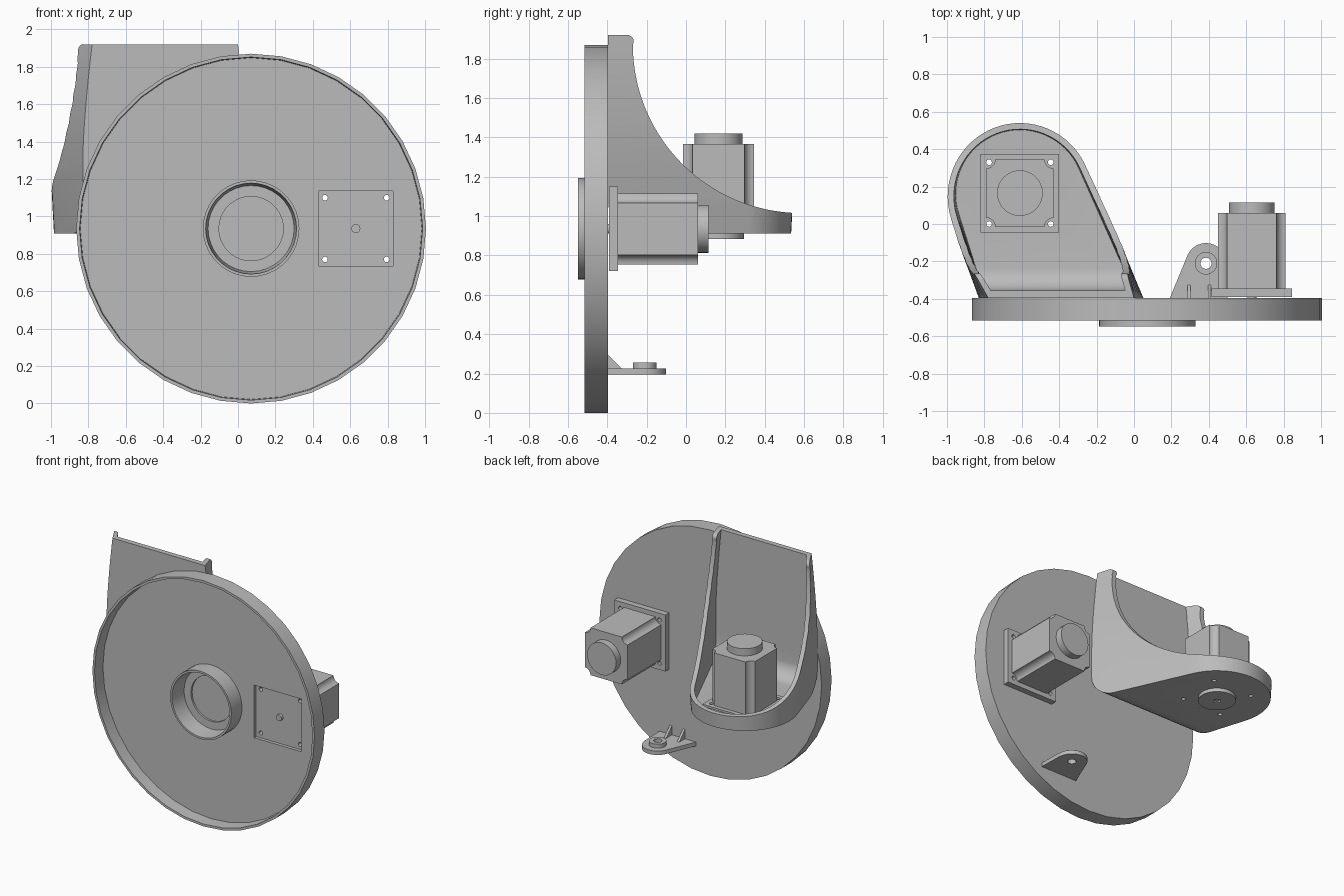
import bpy, bmesh, math
from math import sin, cos, pi
from mathutils import Matrix, Vector

if "Cube" in bpy.data.objects:
    bpy.data.objects.remove(bpy.data.objects["Cube"])

grey = bpy.data.materials.new("plain grey")
grey.use_nodes = True
COLOUR = (0.5, 0.5, 0.5, 1)
grey.diffuse_color = COLOUR
grey.node_tree.nodes["Principled BSDF"].inputs["Base Color"].default_value = COLOUR


# ---- helpers ----
def finish(bm, name):
    bmesh.ops.recalc_face_normals(bm, faces=bm.faces)
    mesh = bpy.data.meshes.new(name)
    bm.to_mesh(mesh)
    bm.free()
    mesh.materials.append(grey)
    obj = bpy.data.objects.new(name, mesh)
    bpy.context.collection.objects.link(obj)
    return obj


def loft(rings, name, closed=False):
    """Skin a list of equal-length rings; cap the ends unless closed."""
    bm = bmesh.new()
    rows = [[bm.verts.new(p) for p in ring] for ring in rings]
    n = len(rows[0])
    pairs = list(zip(rows, rows[1:] + rows[:1])) if closed else list(zip(rows, rows[1:]))
    for a, b in pairs:
        for i in range(n):
            j = (i + 1) % n
            bm.faces.new((a[i], a[j], b[j], b[i]))
    if not closed:
        bm.faces.new(rows[0])
        bm.faces.new(rows[-1])
    return finish(bm, name)


def prism(points, lo, hi, place, name):
    return loft([[place(u, v, h) for u, v in points] for h in (lo, hi)], name)


def box(centre, size, name):
    bm = bmesh.new()
    bmesh.ops.create_cube(bm, size=1, matrix=Matrix.Translation(centre) @ Matrix.Diagonal((*size, 1)))
    return finish(bm, name)


def arc(cx, cy, r, a0, a1, n):
    angles = [math.radians(a0 + (a1 - a0) * i / n) for i in range(n + 1)]
    return [(cx + r * cos(a), cy + r * sin(a)) for a in angles]


def circle(r, cx=0, cy=0, n=32):
    return arc(cx, cy, r, 0, 360, n)[:-1]


def boolean(obj, tool, operation="DIFFERENCE"):
    mod = obj.modifiers.new("cut", "BOOLEAN")
    mod.operation, mod.object, mod.solver = operation, tool, "EXACT"
    bpy.context.view_layer.update()
    mesh = bpy.data.meshes.new_from_object(obj.evaluated_get(bpy.context.evaluated_depsgraph_get()))
    obj.modifiers.clear()
    obj.data = mesh
    bpy.data.objects.remove(tool)


HOLE = 0.165
CORNERS = [(sx, sy) for sx in (-1, 1) for sy in (-1, 1)]


def motor(prefix, place):
    """Square motor along h, with hollow corners, end cap and shaft."""
    half, r = 0.18, 0.048
    outline = []
    for q in range(4):
        for u, v in arc(half, half, r, 270, 180, 6):
            for _ in range(q):
                u, v = -v, u
            outline.append((u, v))
    prism(outline, 0, 0.41, place, prefix + "_body")
    prism(circle(0.122), 0.40, 0.465, place, prefix + "_end_cap")


def drill(obj, place, lo, hi):
    for sx, sy in CORNERS:
        boolean(obj, prism(circle(0.015, sx * HOLE, sy * HOLE, 16), lo, hi, place, "drill"))


# ---- round dish with rim and centre hub ----
CX, CZ, R = 0.07, 0.935, 0.935
profile = [(R, -0.395), (R, -0.515), (R - 0.018, -0.515), (R - 0.022, -0.42),
           (0.258, -0.42), (0.258, -0.548), (0.243, -0.548), (0.23, -0.42),
           (0.172, -0.42), (0.172, -0.405)]
SEG = 36
dish = loft([[(CX + r * sin(2 * pi * i / SEG), y, CZ + r * cos(2 * pi * i / SEG))
              for i in range(SEG)] for r, y in profile], "dish")
boolean(dish, box((0.63, -0.4, CZ), (0.4, 0.08, 0.4), "pocket"))

# ---- rear motor on the dish ----
def on_dish(u, v, h):
    return (0.63 + u, -0.35 + h, CZ + v)


pad = box((0.63, -0.3675, CZ), (0.43, 0.045, 0.43), "rear_motor_plate")
drill(pad, on_dish, -0.1, 0.03)
motor("rear_motor", on_dish)
prism(circle(0.024, n=20), -0.06, 0, on_dish, "rear_motor_shaft")

# ---- scoop bracket: lofted teardrop shell trimmed by a side profile ----
MX, MY = -0.61, 0.16


def teardrop(z, inset):
    pinch = 0.05 * max(0, (z - 1.3) / 0.62) ** 1.5
    left, right = -0.83 + pinch + inset * 1.1, 0.05 - pinch - inset * 1.1
    r = 0.374 + 0.055 * (z - 0.91) - inset
    ends = []
    for x, side in ((right, 1), (left, -1)):
        dx, dy = x - MX, -0.395 - MY
        tangent = math.acos(r / math.hypot(dx, dy))
        ends.append(math.degrees(math.atan2(dy, dx) + side * tangent))
    pts = [(right, -0.395)] + arc(MX, MY, r, ends[0], ends[1] + 360, 32) + [(left, -0.395)]
    return [(x, y, z) for x, y in pts]


def shell(inset, name):
    return loft([teardrop(0.85 + 0.1 * i, inset) for i in range(12)], name)


def along_x(u, v, h):
    return (h, u, v)


outer_side = ([(-0.395, 1.92)] + arc(-0.30, 1.885, 0.035, 90, 0, 5)
              + arc(0.585, 1.87, 0.855, 180, 270, 28) + [(0.7, 1.015), (0.7, 0.91)]
              + arc(-0.235, 1.07, 0.16, 270, 180, 8))
inner_side = ([(-0.355, 1.94), (0.7, 1.94), (0.7, 0.95)]
              + arc(-0.235, 1.07, 0.12, 270, 180, 8))
bracket = shell(0, "scoop_bracket")
boolean(bracket, prism(outer_side, -1.3, 0.4, along_x, "side_trim"), "INTERSECT")
hollow = shell(0.033, "hollow")
boolean(hollow, prism(inner_side, -1.3, 0.4, along_x, "inner_trim"), "INTERSECT")
boolean(bracket, hollow)


# ---- upright motor in the scoop ----
def in_scoop(u, v, h):
    return (MX + u, MY + 0.005 + v, 0.955 + h)


drill(bracket, in_scoop, -0.2, 0.1)
plate = box((MX, MY + 0.005, 0.955), (0.42, 0.42, 0.02), "upright_motor_plate")
drill(plate, in_scoop, -0.2, 0.1)
motor("upright_motor", in_scoop)
boss = prism(circle(0.13), -0.072, -0.03, in_scoop, "scoop_boss")
boolean(boss, prism(circle(0.024, n=20), -0.1, -0.04, in_scoop, "drill"))
prism(circle(0.016, n=16), -0.068, -0.035, in_scoop, "upright_motor_shaft")


# ---- lower tab with boss and two ribs ----
def flat(u, v, h):
    return (u, v, h)


TX, TY = 0.385, -0.21
tab = prism([(0.5, -0.4), (0.495, TY)] + arc(TX, TY, 0.108, 0, 155, 16) + [(0.19, -0.4)],
            0.195, 0.225, flat, "lower_tab")
tab_boss = prism(circle(0.06, TX, TY), 0.215, 0.255, flat, "tab_boss")
for part in (tab, tab_boss):
    boolean(part, prism(circle(0.03, TX, TY, 20), 0.1, 0.3, flat, "drill"))
for name, x in (("tab_rib_inner", 0.285), ("tab_rib_outer", 0.395)):
    prism([(-0.4, 0.22), (-0.4, 0.30), (-0.32, 0.22)], x, x + 0.018, along_x, name)

# ---- smooth shading with sharp edges ----
bpy.ops.object.select_all(action="DESELECT")
for obj in bpy.context.scene.objects:
    if obj.type == "MESH":
        obj.select_set(True)
        bpy.context.view_layer.objects.active = obj
bpy.ops.object.shade_smooth_by_angle(angle=math.radians(30))
